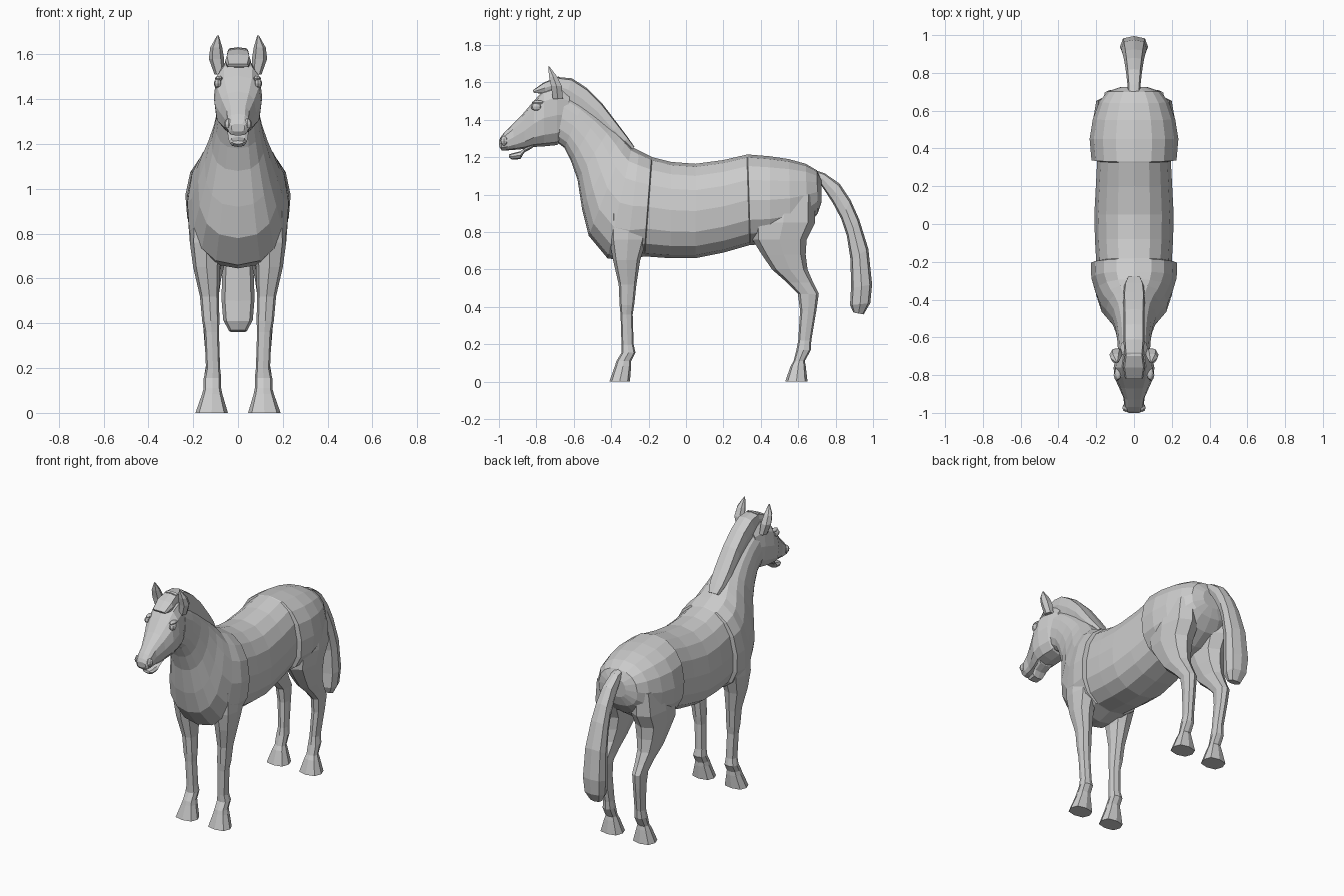
import bpy, bmesh, math
from mathutils import Vector

coat = bpy.data.materials.new("coat_grey")
coat.diffuse_color = (0.6, 0.6, 0.6, 1)


def finish(bm, name, mirror=False):
    bmesh.ops.recalc_face_normals(bm, faces=bm.faces[:])
    me = bpy.data.meshes.new(name)
    bm.to_mesh(me)
    bm.free()
    me.materials.append(coat)
    ob = bpy.data.objects.new(name, me)
    bpy.context.collection.objects.link(ob)
    if mirror:
        ob.modifiers.new("mirror", 'MIRROR')
    return ob


def loft(name, rings, n, e=0.85, k=0.0, mirror=False):
    """Skin rounded sections; each ring is (centre, side axis, up axis)."""
    bm = bmesh.new()
    loops = []
    for c, u, v in rings:
        loop = []
        for i in range(n):
            a = 2 * math.pi * i / n
            ca, sa = math.cos(a), math.sin(a)
            px = math.copysign(abs(ca) ** e, ca) if abs(ca) > 1e-6 else 0
            pz = math.copysign(abs(sa) ** e, sa) if abs(sa) > 1e-6 else 0
            loop.append(bm.verts.new(c + u * px * (1 - k * sa) + v * pz))
        loops.append(loop)
    for a, b in zip(loops, loops[1:]):
        for i in range(n):
            j = (i + 1) % n
            bm.faces.new((a[i], a[j], b[j], b[i]))
    bm.faces.new(loops[0])
    bm.faces.new(loops[-1])
    return finish(bm, name, mirror)


def spine(rows):
    """Rows of (top y, top z, bottom y, bottom z, half width)."""
    out = []
    for ty, tz, by, bz, w in rows:
        t, b = Vector((0, ty, tz)), Vector((0, by, bz))
        out.append(((t + b) / 2, Vector((w, 0, 0)), (t - b) / 2))
    return out


def limb(rows):
    """Rows of (z, front y, back y, inner x, outer x)."""
    return [(Vector(((xi + xo) / 2, (yf + yb) / 2, z)),
             Vector(((xo - xi) / 2, 0, 0)), Vector((0, (yb - yf) / 2, 0)))
            for z, yf, yb, xi, xo in rows]


def bump(name, loc, scale):
    bm = bmesh.new()
    bmesh.ops.create_uvsphere(bm, u_segments=8, v_segments=6, radius=1)
    for v in bm.verts:
        v.co = Vector([v.co[i] * scale[i] + loc[i] for i in range(3)])
    finish(bm, name, True)


# Hindquarters, barrel with stepped hip and shoulder seams, chest and neck
loft("body", spine([
    (.725, 1.08, .725, .96, .07),
    (.70, 1.13, .705, .90, .14),
    (.64, 1.165, .65, .83, .185),
    (.55, 1.19, .56, .77, .218),
    (.45, 1.205, .45, .74, .235),
    (.33, 1.215, .345, .73, .225),
    (.325, 1.214, .34, .73, .195),
    (.20, 1.185, .20, .69, .202),
    (.05, 1.165, .05, .66, .21),
    (-.08, 1.175, -.08, .66, .207),
    (-.18, 1.20, -.22, .67, .20),
    (-.185, 1.203, -.225, .67, .228),
    (-.25, 1.235, -.32, .645, .226),
    (-.29, 1.255, -.42, .66, .205),
    (-.32, 1.29, -.52, .78, .178),
    (-.35, 1.32, -.555, .92, .148),
    (-.40, 1.365, -.58, 1.08, .118),
    (-.47, 1.425, -.615, 1.18, .10),
    (-.55, 1.485, -.65, 1.25, .09),
    (-.64, 1.54, -.69, 1.28, .085)]), 16, 0.85, 0.08)

# Head and lower jaw
loft("head", spine([
    (-.62, 1.55, -.64, 1.31, .07),
    (-.69, 1.585, -.69, 1.265, .093),
    (-.76, 1.56, -.76, 1.258, .108),
    (-.81, 1.505, -.815, 1.255, .104),
    (-.87, 1.435, -.86, 1.245, .08),
    (-.93, 1.375, -.91, 1.24, .056),
    (-.97, 1.335, -.95, 1.237, .052),
    (-.99, 1.31, -.985, 1.237, .046),
    (-1.0, 1.29, -.998, 1.255, .03)]), 12, 0.75)
loft("lower_jaw", spine([
    (-.80, 1.28, -.82, 1.25, .05),
    (-.86, 1.25, -.865, 1.225, .045),
    (-.885, 1.232, -.885, 1.19, .04),
    (-.925, 1.222, -.93, 1.187, .036),
    (-.945, 1.215, -.947, 1.20, .025)]), 8)
bump("eye", (.09, -.80, 1.47), (.018, .03, .022))
bump("brow", (.085, -.79, 1.492), (.018, .035, .012))
bump("nostril", (.042, -.973, 1.288), (.02, .022, .026))

# Ears, mane and forelock
loft("ear", limb([
    (1.51, -.715, -.655, .06, .105),
    (1.58, -.725, -.66, .062, .13),
    (1.63, -.735, -.685, .07, .124),
    (1.685, -.737, -.73, .086, .093)]), 6, mirror=True)
loft("mane", spine([
    (-.70, 1.63, -.70, 1.54, .048),
    (-.61, 1.622, -.65, 1.50, .055),
    (-.53, 1.57, -.58, 1.455, .055),
    (-.45, 1.49, -.50, 1.40, .056),
    (-.36, 1.372, -.41, 1.315, .058),
    (-.31, 1.305, -.345, 1.27, .052),
    (-.275, 1.255, -.30, 1.235, .035)]), 8, 0.45)
loft("forelock", spine([
    (-.68, 1.632, -.68, 1.56, .046),
    (-.76, 1.60, -.75, 1.54, .058),
    (-.82, 1.557, -.812, 1.543, .048)]), 8, 0.45)

# Tail
loft("tail", spine([
    (.66, 1.14, .67, 1.06, .03),
    (.74, 1.115, .72, 1.055, .034),
    (.82, 1.06, .785, .955, .042),
    (.88, .97, .83, .87, .05),
    (.925, .87, .86, .78, .058),
    (.975, .71, .88, .65, .068),
    (.995, .52, .882, .50, .074),
    (.985, .42, .877, .41, .066),
    (.95, .36, .895, .37, .04)]), 8, 0.7)

# Legs with flared hooves
loft("hind_leg", limb([
    (1.0, .38, .69, .04, .205),
    (.85, .35, .69, .03, .222),
    (.76, .355, .645, .04, .215),
    (.68, .405, .64, .055, .20),
    (.60, .46, .65, .075, .185),
    (.53, .54, .68, .085, .17),
    (.47, .598, .71, .09, .163),
    (.38, .61, .697, .09, .155),
    (.22, .60, .67, .085, .142),
    (.17, .59, .668, .08, .15),
    (.11, .575, .635, .08, .15),
    (.085, .56, .64, .072, .16),
    (0, .53, .65, .045, .19)]), 8, 0.75, mirror=True)
loft("front_leg", limb([
    (.90, -.41, -.20, .06, .213),
    (.76, -.41, -.21, .065, .215),
    (.65, -.39, -.245, .08, .20),
    (.52, -.36, -.265, .085, .17),
    (.41, -.355, -.277, .083, .16),
    (.36, -.35, -.285, .085, .15),
    (.20, -.345, -.28, .08, .143),
    (.155, -.345, -.27, .075, .153),
    (.11, -.372, -.293, .075, .153),
    (.085, -.38, -.293, .07, .16),
    (0, -.41, -.30, .045, .19)]), 8, 0.75, mirror=True)
